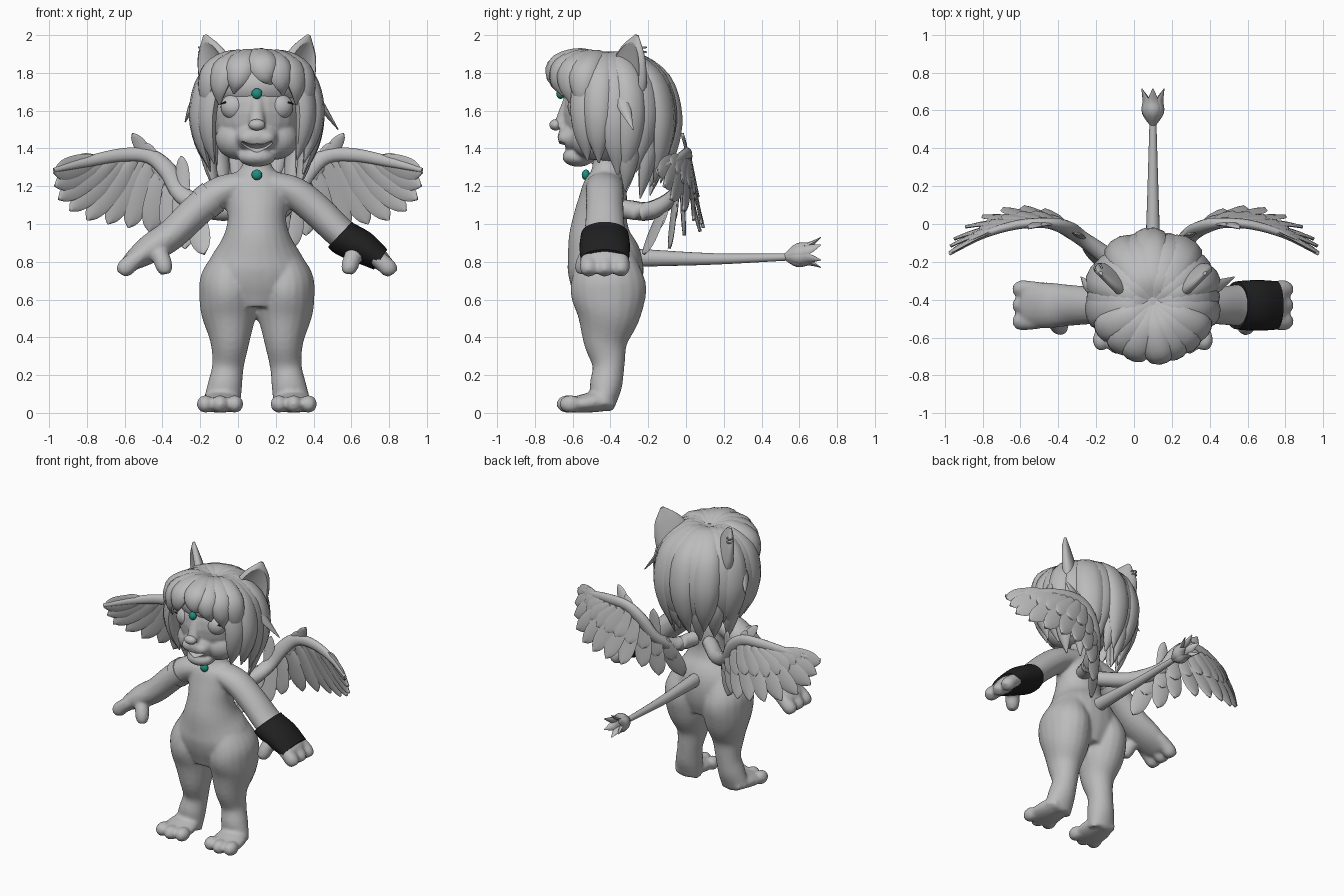
import bpy, bmesh, random
from math import sin, cos, pi, radians
from mathutils import Vector, Matrix

if "Cube" in bpy.data.objects:
    bpy.data.objects.remove(bpy.data.objects["Cube"])

random.seed(4)
CX = 0.1  # the figure's own centre line
SIDES = (-1, 1)
BACK, UP = (0, 1, 0), (0, 0, 1)


def material(name, r, g, b):
    m = bpy.data.materials.new(name)
    m.use_nodes = True
    m.diffuse_color = (r, g, b, 1)
    m.node_tree.nodes["Principled BSDF"].inputs["Base Color"].default_value = (r, g, b, 1)
    return m


GREY = material("soft grey", 0.5, 0.5, 0.5)
BLACK = material("glove black", 0.015, 0.015, 0.015)
TEAL = material("gem teal", 0.015, 0.27, 0.21)


def spline(pts, steps):
    """Catmull-Rom samples through tuples of x, y, z, half width, half depth."""
    p = [Vector(q) for q in pts]
    p = [2 * p[0] - p[1]] + p + [2 * p[-1] - p[-2]]
    out = []
    for a, b, c, d in zip(p, p[1:], p[2:], p[3:]):
        for k in range(steps):
            t = k / steps
            out.append(0.5 * (2 * b + (c - a) * t + (2 * a - 5 * b + 4 * c - d) * t * t
                              + (3 * b - a - 3 * c + d) * t ** 3))
    return out + [p[-2]]


def tube(bm, pts, hint, sides=12, steps=4):
    """Lofted oval tube; depth lies along the hint direction."""
    path = spline(pts, steps)
    rings = []
    for i, q in enumerate(path):
        tan = (path[min(i + 1, len(path) - 1)].xyz - path[max(i - 1, 0)].xyz).normalized()
        across = tan.cross(Vector(hint)).normalized()
        deep = across.cross(tan)
        w, t = max(q[3], 0.002), max(q[4], 0.002)
        rings.append([bm.verts.new(q.xyz + across * w * cos(2 * pi * k / sides)
                                   + deep * t * sin(2 * pi * k / sides)) for k in range(sides)])
    for a, b in zip(rings, rings[1:]):
        for k in range(sides):
            j = (k + 1) % sides
            bm.faces.new((a[k], a[j], b[j], b[k]))
    bm.faces.new(rings[0][::-1])
    bm.faces.new(rings[-1])


def ball(bm, centre, size):
    m = Matrix.Translation(centre) @ Matrix.Diagonal((*size, 1))
    bmesh.ops.create_uvsphere(bm, u_segments=24, v_segments=14, radius=1, matrix=m)


def finish(name, bm, mat=GREY, voxel=0, smooth=0, cutter=None):
    bmesh.ops.recalc_face_normals(bm, faces=bm.faces)
    me = bpy.data.meshes.new(name)
    bm.to_mesh(me)
    bm.free()
    me.materials.append(mat)
    ob = bpy.data.objects.new(name, me)
    bpy.context.collection.objects.link(ob)
    bpy.ops.object.select_all(action="DESELECT")
    ob.select_set(True)
    bpy.context.view_layer.objects.active = ob
    if voxel:
        r = ob.modifiers.new("merge", "REMESH")
        r.mode, r.voxel_size = "VOXEL", voxel
        s = ob.modifiers.new("soften", "SMOOTH")
        s.factor, s.iterations = 0.5, smooth
    if cutter:
        b = ob.modifiers.new("hollow", "BOOLEAN")
        b.operation, b.object = "DIFFERENCE", cutter
    for m in list(ob.modifiers):
        bpy.ops.object.modifier_apply(modifier=m.name)
    if cutter:
        bpy.data.objects.remove(cutter)
    bpy.ops.object.shade_smooth_by_angle(angle=radians(50))
    return ob


# Body: smooth doll-like torso, legs, feet, arms and hands merged together
bm = bmesh.new()
tube(bm, [(CX, y, z, w, t) for y, z, w, t in (
    (-.42, .56, .15, .15), (-.42, .68, .27, .19), (-.43, .8, .255, .2), (-.455, .92, .185, .17),
    (-.455, 1.02, .155, .145), (-.44, 1.12, .165, .13), (-.43, 1.2, .17, .115),
    (-.42, 1.26, .12, .09), (-.42, 1.32, .075, .075), (-.42, 1.42, .075, .075))], BACK, 24)
for s in SIDES:
    tube(bm, [(CX + s * d, y, z, w, t) for d, y, z, w, t in (
        (.13, -.42, .84, .09, .14), (.15, -.415, .72, .145, .19), (.153, -.41, .63, .152, .2),
        (.148, -.41, .52, .145, .17), (.143, -.425, .38, .105, .12), (.153, -.41, .25, .084, .085),
        (.17, -.425, .14, .092, .085), (.19, -.44, .03, .1, .06))], BACK, 20)
    tube(bm, [(CX + s * .185, -.385, .045, .07, .035), (CX + s * .19, -.46, .06, .1, .055),
              (CX + s * .195, -.54, .05, .113, .05), (CX + s * .195, -.62, .04, .108, .038)], UP, 16)
    for toe in (-.078, 0, .078):
        ball(bm, (CX + s * (.195 + toe), -.628 + abs(toe) * .2, .047), (.045, .058, .047))
    tube(bm, [(CX + s * d, -.43, z, w, t) for d, z, w, t in (
        (.08, 1.21, .1, .07), (.2, 1.165, .1, .085), (.32, 1.07, .1, .087), (.45, .945, .11, .083),
        (.56, .872, .122, .078), (.65, .81, .115, .056), (.67, .79, .085, .045))], UP, 18)
    for fy in (-.515, -.43, -.345):
        tube(bm, [(CX + s * d, fy, z, r, r) for d, z, r in (
            (.6, .845, .04), (.66, .8, .046), (.7, .762, .047), (.72, .735, .03))], BACK)
    tube(bm, [(CX + s * d, y, z, r, r) for d, y, z, r in (
        (.55, -.47, .9, .04), (.51, -.52, .83, .047), (.49, -.545, .77, .045),
        (.485, -.55, .735, .028))], BACK)
finish("body", bm, voxel=.012, smooth=4)

# Glove and upper arm band
bm = bmesh.new()
tube(bm, [(CX + d, -.43, z, w, t) for d, z, w, t in (
    (.44, .945, .126, .092), (.47, .92, .13, .094), (.56, .875, .134, .088),
    (.655, .812, .128, .064))], UP, 28)
finish("left_glove", bm, BLACK)
bm = bmesh.new()
tube(bm, [(CX - d, -.43, z, .103, .092) for d, z in ((.23, 1.145), (.255, 1.125), (.28, 1.105))], UP, 28)
finish("right_arm_band", bm)

# Head with muzzle, cheeks and an open mouth
bm = bmesh.new()
tube(bm, [(CX + d, -.7, 1.4 + d * d * 5, .028 - abs(d) * .24, .085) for d in (-.08, -.04, 0, .04, .08)], BACK)
mouth = finish("mouth_cutter", bm)
mouth.hide_render = True
bm = bmesh.new()
ball(bm, (CX, -.4, 1.59), (.24, .25, .27))
ball(bm, (CX, -.58, 1.46), (.12, .1, .085))
ball(bm, (CX, -.57, 1.355), (.1, .085, .052))
tube(bm, [(CX, -.6, 1.68, .04, .04), (CX, -.635, 1.59, .04, .04), (CX, -.67, 1.51, .045, .035)], BACK)
for s in SIDES:
    ball(bm, (CX + s * .095, -.49, 1.45), (.125, .12, .11))
    ball(bm, (CX + s * .045, -.635, 1.455), (.055, .045, .04))
finish("head", bm, voxel=.01, smooth=4, cutter=mouth)

# Facial features
bm = bmesh.new()
ball(bm, (CX, -.69, 1.525), (.044, .033, .03))
finish("nose", bm)
bm = bmesh.new()
ball(bm, (CX, -.6, 1.378), (.05, .035, .012))
finish("tongue", bm)
for s, side in zip(SIDES, ("right", "left")):
    bm = bmesh.new()
    ball(bm, (CX + s * .118, -.565, 1.62), (.074, .062, .07))
    finish(side + "_closed_eye", bm)
    bm = bmesh.new()
    tube(bm, [(CX + s * .165, -.61, 1.645, .005, .004), (CX + s * .195, -.59, 1.635, .003, .003)], BACK)
    finish(side + "_eyelash", bm, BLACK)

# Gems
for name, y, z in (("forehead_gem", -.665, 1.69), ("necklace_gem", -.53, 1.26)):
    bm = bmesh.new()
    ball(bm, (CX, y, z), (.028, .022, .028))
    finish(name, bm, TEAL)


# Ears, hollowed towards the front
def ear(s, shift, scale):
    b = bmesh.new()
    tube(b, [(CX + s * (d + shift * .7), y - shift * .7, z, w * scale, t * scale) for d, y, z, w, t in (
        (.19, -.31, 1.68, .12, .06), (.215, -.3, 1.8, .125, .055),
        (.25, -.28, 1.91, .088, .035), (.275, -.26, 2.0, .012, .008))], (s * .7, -.7, 0), 20, 5)
    return b


for s, side in zip(SIDES, ("right", "left")):
    hollow = finish("ear_cutter", ear(s, .038, .85))
    hollow.hide_render = True
    finish(side + "_ear", ear(s, 0, 1), cutter=hollow)
for i in (0, 1):
    bpy.ops.mesh.primitive_torus_add(location=(-.19, -.23, 1.91 + i * .025), major_radius=.018,
                                     minor_radius=.005, major_segments=20, minor_segments=8)
    bpy.context.object.name = "ear_ring"
    bpy.context.object.data.materials.append(GREY)
    bpy.ops.object.shade_smooth()

# Hair: scalp plus uneven locks radiating from the crown
bm = bmesh.new()
ball(bm, (CX, -.3, 1.62), (.29, .23, .26))
ball(bm, (CX, -.41, 1.73), (.25, .24, .16))
finish("scalp_hair", bm)


def lock(bm, angle, profile, width, reach=1, drop=0, sweep=0):
    """A tapering lock; drop lengthens its end and sweep turns it sideways."""
    pts = []
    for i, (f, z, w) in enumerate(profile):
        k = i / (len(profile) - 1)
        a = radians(angle + sweep * k * k)
        r = (.305 - .035 * cos(a)) * f * reach
        pts.append((CX + sin(a) * r, -.42 - cos(a) * r, z - drop * k * k, w * width, w * .55))
    a = radians(angle)
    tube(bm, pts, (sin(a), -cos(a), .7), 10)


LONG = ((.04, 1.86, .04), (.42, 1.87, .08), (.84, 1.77, .095), (1, 1.6, .095), (.96, 1.44, .07), (.82, 1.29, .006))
FRINGE = ((.04, 1.87, .04), (.48, 1.885, .08), (.92, 1.84, .085), (1.03, 1.76, .06), (.96, 1.69, .006))
NAPE = ((.9, 1.5, .07), (.9, 1.38, .07), (.82, 1.26, .05), (.72, 1.14, .005))
bm = bmesh.new()
for i in range(15):
    angle = 66 + i * 16.3
    lock(bm, angle, LONG, random.uniform(.8, 1.05), .98 + .05 * (i % 2),
         -.06 * cos(radians(angle)) + random.uniform(-.03, .03), random.uniform(-9, 9))
finish("long_hair", bm)
bm = bmesh.new()
for angle, drop, sweep in ((-60, .1, -6), (-38, .06, -8), (-17, .0, -10), (3, -.05, 14),
                           (22, .01, 9), (42, .06, 7), (61, .1, 5)):
    lock(bm, angle, FRINGE, .95, 1 + abs(sweep) * .003, drop, sweep)
finish("fringe", bm)
bm = bmesh.new()
for angle in (115, 138, 160, 180, 200, 222, 245):
    lock(bm, angle, NAPE, .85, 1, random.uniform(-.06, .02))
for s, reach, z in ((-1, .38, 1.54), (1, .43, 1.5)):
    tube(bm, [(CX + s * .27, -.36, 1.75, .03, .02), (CX + s * .34, -.33, 1.63, .035, .02),
              (CX + s * reach, -.28, z, .003, .003)], (s, 0, .5), 8)
finish("nape_hair_and_flicks", bm)


# Wings: curved arm with overlapping feathers, twisting from the root to the tip
def wing_y(x, z):
    d = x - .5
    slope = .2 + (.4 if d > 0 else 1.2) * d
    return slope * (1.4 - z) - (.9 if d > 0 else 1.2) * d * d


def lead_z(x):
    return 1.34 if x > .45 else 1.34 - (.45 - x) * 1.0


TIPS = ((.975, 1.27), (.97, 1.2), (.95, 1.13), (.89, 1.07), (.8, 1.02), (.69, 1.0), (.58, .98),
        (.47, .96), (.36, .94), (.28, .87), (.18, .84))


def feather(bm, s, x0, z0, x1, z1, width, lift=0):
    pts = []
    for f, w in ((0, .5), (.35, .95), (.7, 1), (.9, .65), (1, .08)):
        x, z = x0 + (x1 - x0) * f, z0 + (z1 - z0) * f
        pts.append((s * x, wing_y(x, z) + lift, z, width * w, .009))
    tube(bm, pts, (s * (x0 - .5), 1, .25), 8, 3)


for s, side in zip(SIDES, ("right", "left")):
    bm = bmesh.new()
    tube(bm, [(CX + s * .06, -.33, 1.08, .05, .05), (CX * .5 + s * .17, -.19, 1.07, .05, .05)]
         + [(s * x, wing_y(x, z), z, r, r * .7) for x, z, r in (
             (.29, 1.15, .05), (.37, 1.28, .05), (.47, 1.36, .04), (.62, 1.365, .035),
             (.8, 1.33, .028), (.975, 1.285, .012))], (s * .3, 1, 0))
    finish(side + "_wing_arm", bm)
    bm = bmesh.new()
    for i, (tx, tz) in enumerate(TIPS):
        x0 = .75 - .05 * i
        z0 = lead_z(x0)
        feather(bm, s, x0, z0, tx, tz, .06, .004 * (i % 2))
        feather(bm, s, x0, z0, x0 + (tx - x0) * .55, z0 + (tz - z0) * .55, .055, .01)
    for x0, z0, x1, z1 in ((.42, 1.28, .56, 1.48), (.4, 1.24, .49, 1.43), (.28, 1.12, .3, 1.36)):
        feather(bm, s, x0, z0, x1, z1, .035)
    finish(side + "_wing_feathers", bm)

# Tail with a tuft of leaf-shaped locks
bm = bmesh.new()
tube(bm, [(CX, -.32, .82, .045, .05), (CX, -.2, .82, .042, .045), (CX, .15, .815, .03, .03),
          (CX, .55, .825, .018, .018)], UP, 16)
finish("tail", bm)
bm = bmesh.new()
for i in range(6):
    a = i * pi / 3 + pi / 6
    out = Vector((cos(a) * .85, 0, sin(a)))
    tube(bm, [(CX + out.x * r, y, .83 + out.z * r + (y - .55) * .12, w, w * .5) for r, y, w in (
        (.008, .52, .012), (.045, .59, .036), (.047, .65, .03), (.08, .715, .003))], out, 8)
finish("tail_tuft", bm)
